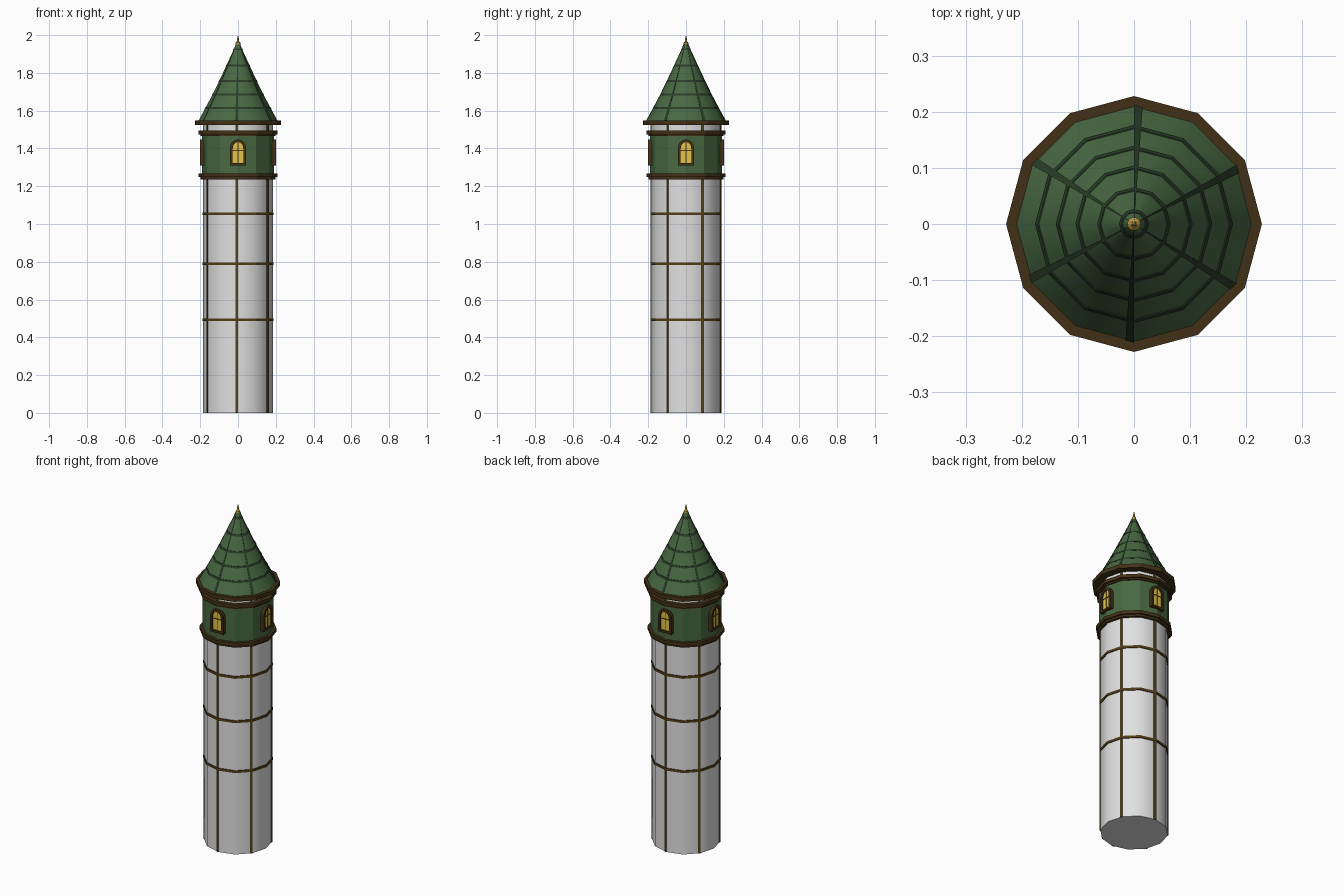
import bpy, bmesh, math
from mathutils import Vector

if "Cube" in bpy.data.objects:
    bpy.data.objects.remove(bpy.data.objects["Cube"])

N = 12                      # tower sides, corners at multiples of 30 degrees
STEP = 2 * math.pi / N


def material(name, rgb):
    m = bpy.data.materials.new(name)
    m.diffuse_color = (*rgb, 1)
    m.use_nodes = True
    m.node_tree.nodes["Principled BSDF"].inputs["Base Color"].default_value = m.diffuse_color
    return m


PLASTER = material("plaster white", (0.75, 0.75, 0.75))
TIMBER = material("timber brown", (0.085, 0.05, 0.008))
TRIM = material("dark trim brown", (0.055, 0.03, 0.008))
GREEN = material("roof green", (0.065, 0.14, 0.055))
DARK = material("dark rib green", (0.022, 0.045, 0.02))
YELLOW = material("window yellow", (0.75, 0.55, 0.07))
GOLD = material("finial gold", (0.5, 0.32, 0.05))


def make(name, verts, faces, mat, smooth=False):
    me = bpy.data.meshes.new(name)
    me.from_pydata(verts, [], faces)
    me.materials.append(mat)
    bm = bmesh.new()
    bm.from_mesh(me)
    bmesh.ops.remove_doubles(bm, verts=bm.verts, dist=1e-5)
    bmesh.ops.recalc_face_normals(bm, faces=bm.faces)
    bm.to_mesh(me)
    bm.free()
    ob = bpy.data.objects.new(name, me)
    bpy.context.collection.objects.link(ob)
    if smooth:
        bpy.ops.object.select_all(action='DESELECT')
        ob.select_set(True)
        bpy.context.view_layer.objects.active = ob
        bpy.ops.object.shade_smooth_by_angle(angle=math.radians(35))
    return ob


def on_wall(r, a, z):
    """Point on the 12-sided wall of corner radius r at angle a."""
    k = r * math.cos(STEP / 2) / math.cos(a % STEP - STEP / 2)
    return (k * math.cos(a), k * math.sin(a), z)


def lathe(name, profile, mat, closed=False, smooth=False):
    """Turn (r, z) points round the axis; closed makes a ring section."""
    n = len(profile)
    verts = [(r * math.cos(i * STEP), r * math.sin(i * STEP), z)
             for i in range(N) for r, z in profile]
    faces = []
    for i in range(N):
        a, b = i * n, (i + 1) % N * n
        for j in range(n if closed else n - 1):
            k = (j + 1) % n
            faces.append((a + j, b + j, b + k, a + k))
    if not closed:
        faces += [tuple(i * n for i in range(N)),
                  tuple(i * n + n - 1 for i in range(N))]
    return make(name, verts, faces, mat, smooth)


def band(name, r0, r1, z0, z1, mat):
    return lathe(name, [(r0, z0), (r1, z0), (r1, z1), (r0, z1)], mat, True)


def strips(name, profile, depth, mat):
    """Six narrow strips lying just clockwise of every other corner."""
    verts, faces = [], []
    n = len(profile)
    for s in range(6):
        a1 = math.radians(30 + 60 * s) - 1e-4
        a0 = a1 - math.radians(4.2)
        base = len(verts)
        for r, z in profile:
            verts += [on_wall(max(r - depth, 0.001), a0, z), on_wall(r, a0, z),
                      on_wall(r, a1, z), on_wall(max(r - depth, 0.001), a1, z)]
        for j in range(n - 1):
            p = base + 4 * j
            for k in range(4):
                q = (k + 1) % 4
                faces.append((p + k, p + q, p + 4 + q, p + 4 + k))
        e = base + 4 * (n - 1)
        faces += [tuple(range(base, base + 4)), tuple(range(e, e + 4))]
    return make(name, verts, faces, mat)


# Shaft with timber posts and rings
lathe("shaft", [(0.184, 0), (0.184, 1.53)], PLASTER, smooth=True)
strips("posts", [(0.188, 0), (0.188, 1.53)], 0.01, TIMBER)
for i, z in enumerate((0.493, 0.79, 1.054)):
    band(f"shaft_ring_{i + 1}", 0.175, 0.189, z - 0.007, z + 0.007, TIMBER)

# Green upper room with trims
lathe("upper_room", [(0.191, 1.245), (0.191, 1.48)], GREEN)
band("lower_trim_step", 0.175, 0.198, 1.236, 1.25, TRIM)
band("lower_trim", 0.175, 0.208, 1.248, 1.268, TRIM)
band("upper_trim_step", 0.175, 0.198, 1.465, 1.478, TRIM)
band("upper_trim", 0.175, 0.208, 1.474, 1.494, TRIM)
band("eave", 0.17, 0.228, 1.523, 1.547, TRIM)

# Cone roof with ribs and rings
roof = [(0.213, 1.54), (0.172, 1.615), (0.135, 1.685), (0.1, 1.757),
        (0.061, 1.84), (0.022, 1.925), (0.006, 1.965)]
lathe("roof", roof, GREEN, smooth=True)
strips("roof_ribs", [(r + 0.002, z) for r, z in roof], 0.006, DARK)
for i, (r, z) in enumerate(roof[1:6]):
    h = 0.005
    lathe(f"roof_ring_{i + 1}",
          [(r + h / 2 + 0.002, z - h), (r - h / 2 + 0.002, z + h),
           (r - h / 2 - 0.003, z + h), (r + h / 2 - 0.003, z - h)], DARK, True)

# Finial
lathe("finial", [(0.006, 1.945), (0.012, 1.95), (0.012, 1.96), (0.005, 1.967),
                 (0.004, 1.985), (0.0005, 2.0)], GOLD)


def arch(w, z0, spring, top):
    """Outline of a round-headed opening as (x, z) points."""
    pts = [(-w, z0), (w, z0)]
    for i in range(9):
        t = math.pi * i / 8
        pts.append((w * math.cos(t), spring + (top - spring) * math.sin(t)))
    return pts


def place(ob, turn):
    ob.rotation_euler.z = turn


# Four arched windows facing front, right, back and left
outer = arch(0.043, 1.309, 1.402, 1.448)
inner = arch(0.028, 1.322, 1.402, 1.434)
n = len(outer)
for side, label in enumerate(("front", "right", "back", "left")):
    turn = side * math.pi / 2
    v = [(x, y, z) for loop in (outer, inner) for y in (-0.17, -0.202)
         for x, z in loop]
    f = []
    for j in range(n):
        k = (j + 1) % n
        for a, b in ((0, n), (n, 3 * n), (3 * n, 2 * n), (2 * n, 0)):
            f.append((a + j, a + k, b + k, b + j))
    place(make(f"window_frame_{label}", v, f, TRIM), turn)
    place(make(f"window_glass_{label}", [(x, -0.194, z) for x, z in inner],
               [tuple(range(n))], YELLOW), turn)
    for part, x, z0, z1 in (("mullion", 0.0015, 1.32, 1.435),
                            ("crossbar", 0.028, 1.387, 1.391)):
        v = [(sx * x, y, z) for y in (-0.193, -0.197)
             for sx, z in ((-1, z0), (1, z0), (1, z1), (-1, z1))]
        f = [(0, 1, 2, 3), (4, 5, 6, 7)] + [
            (k, (k + 1) % 4, (k + 1) % 4 + 4, k + 4) for k in range(4)]
        place(make(f"window_{part}_{label}", v, f, TIMBER), turn)
